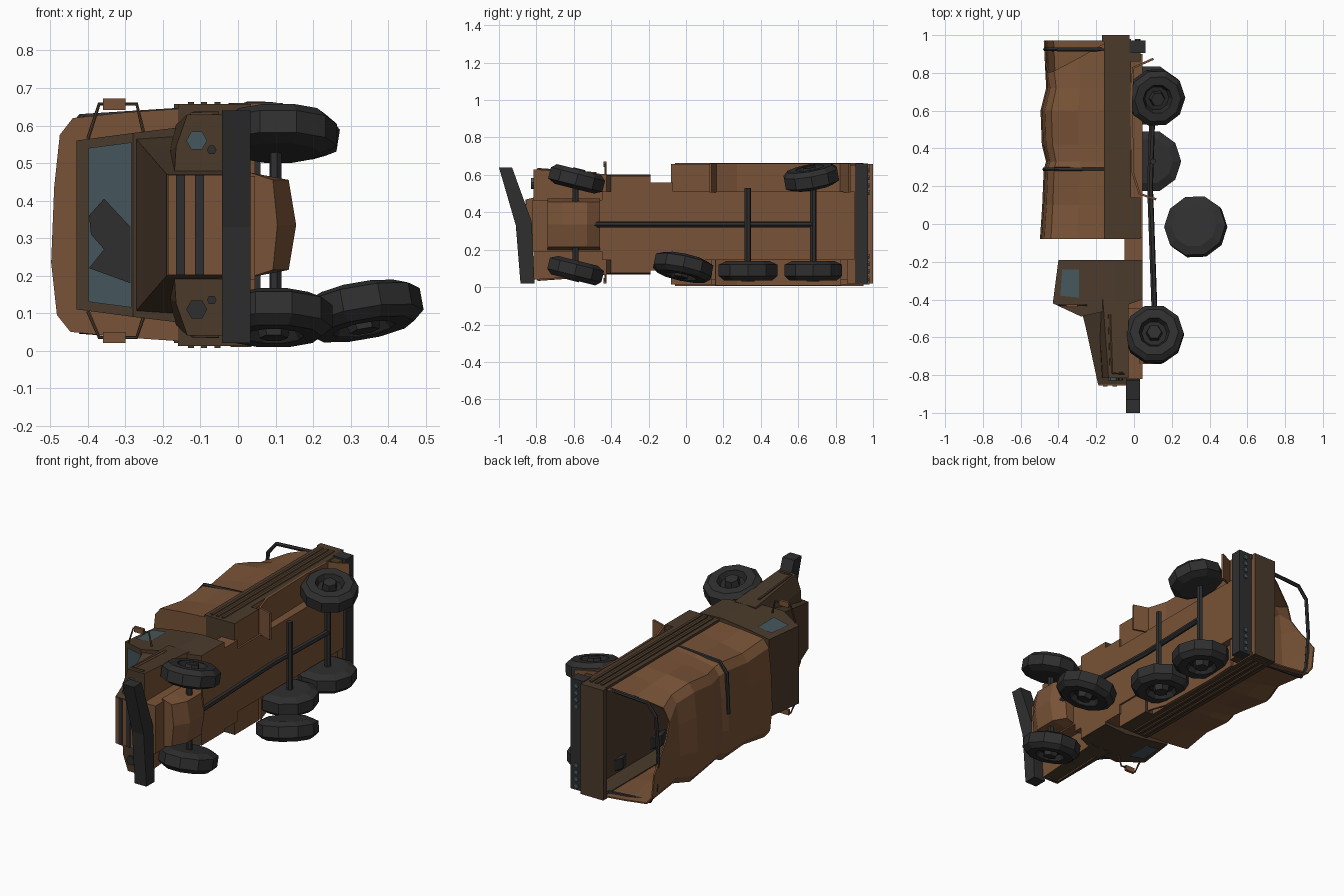
import bpy
import bmesh
from math import cos, sin, tau, radians
from mathutils import Matrix, Vector

cube = bpy.data.objects.get("Cube")
if cube:
    bpy.data.objects.remove(cube)


def material(name, red, green, blue):
    mat = bpy.data.materials.new(name)
    mat.use_nodes = True
    colour = (red, green, blue, 1)
    mat.diffuse_color = colour
    mat.node_tree.nodes["Principled BSDF"].inputs["Base Color"].default_value = colour
    return mat


rust = material("rust brown", 0.19, 0.086, 0.038)
body = material("dull brown", 0.07, 0.043, 0.024)
dark = material("dark grey", 0.028, 0.028, 0.028)
rim_grey = material("rim grey", 0.022, 0.022, 0.023)
glass = material("dusty glass", 0.06, 0.095, 0.11)

# The truck lies on its side: roof towards -x, width along z about MID
MID = 0.335
SIDES = {"upper": 1, "lower": -1}


def finish(name, bm, mat):
    bmesh.ops.recalc_face_normals(bm, faces=bm.faces)
    mesh = bpy.data.meshes.new(name)
    mesh.materials.append(mat)
    if mat is body:
        # the truck's underside is left rusty
        mesh.materials.append(rust)
        for face in bm.faces:
            face.normal_update()
            face.material_index = int(face.normal.x > 0.6)
    bm.to_mesh(mesh)
    bm.free()
    obj = bpy.data.objects.new(name, mesh)
    bpy.context.collection.objects.link(obj)
    return obj


def loft(name, rings, mat, closed=True, cap_start=True, cap_end=True):
    bm = bmesh.new()
    rows = [[bm.verts.new(p) for p in ring] for ring in rings]
    count = len(rows[0])
    for a, b in zip(rows, rows[1:]):
        for i in range(count if closed else count - 1):
            j = (i + 1) % count
            bm.faces.new((a[i], a[j], b[j], b[i]))
    if cap_start:
        bm.faces.new(rows[0])
    if cap_end:
        bm.faces.new(rows[-1])
    return finish(name, bm, mat)


def box(name, xs, ys, zs, mat):
    rings = [[(xs[0], y, zs[0]), (xs[1], y, zs[0]), (xs[1], y, zs[1]), (xs[0], y, zs[1])] for y in ys]
    return loft(name, rings, mat)


def plate(name, points, mat):
    bm = bmesh.new()
    bm.faces.new([bm.verts.new(p) for p in points])
    return finish(name, bm, mat)


def disc(name, x, y, z, radius, mat, depth=0.008, sides=6):
    rings = [[(x + radius * cos(tau * i / sides), yy, z + radius * sin(tau * i / sides))
              for i in range(sides)] for yy in (y - depth, y + depth)]
    return loft(name, rings, mat)


def tube(name, points, radius, mat):
    # a six-sided bar that follows the points
    rings = []
    points = [Vector(p) for p in points]
    for i, point in enumerate(points):
        along = (points[min(i + 1, len(points) - 1)] - points[max(i - 1, 0)]).normalized()
        side = along.orthogonal().normalized() if not rings else (side - along * side.dot(along)).normalized()
        other = along.cross(side)
        rings.append([point + radius * (side * cos(tau * k / 6) + other * sin(tau * k / 6)) for k in range(6)])
    return loft(name, rings, mat)


# ---- Wheels: a ten-sided lathe with a dished outer face
TYRE = [(0.12, -0.05), (0.165, -0.03), (0.165, 0.03), (0.135, 0.055), (0.085, 0.055)]
RIM = [(0.086, 0.054), (0.07, 0.025), (0.03, 0.025)]


def wheel(name, centre, side, pitch, roll, size=1.0, segments=10):
    place = (Matrix.Translation(centre) @ Matrix.Rotation(radians(pitch), 4, "X")
             @ Matrix.Rotation(radians(roll), 4, "Y"))

    def ring(radius, depth, count):
        r = radius * size
        return [place @ Vector((r * cos(tau * i / count), r * sin(tau * i / count), depth * side))
                for i in range(count)]

    loft(name + "_tyre", [ring(r, d, segments) for r, d in TYRE], dark, cap_end=False)
    loft(name + "_rim", [ring(r, d, segments) for r, d in RIM], rim_grey, cap_start=False)
    loft(name + "_hub", [ring(0.048, 0.02, 6), ring(0.04, 0.06, 6)], dark)


wheel("front_upper_wheel", (0.107, -0.585, 0.575), 1, -14, 0, 0.95)
wheel("front_lower_wheel", (0.095, -0.59, 0.092), -1, -14, 0, 0.95)
wheel("rear_upper_wheel", (0.117, 0.67, 0.583), 1, 10, 9, 0.92)
wheel("rear_lower_wheel", (0.088, 0.68, 0.09), -1, 0, 0, 0.98)
wheel("middle_lower_wheel", (0.085, 0.332, 0.09), -1, 0, 0)
wheel("loose_wheel", (0.327, -0.015, 0.11), -1, -12, -10)

# ---- Axles and drive shaft
for name, y, top in (("front_axle", -0.59, 0.57), ("middle_axle", 0.33, 0.53), ("rear_axle", 0.68, 0.58)):
    tube(name, [(0.1, y, 0.09), (0.1, y, top)], 0.017, dark)
tube("drive_shaft", [(0.11, -0.5, MID), (0.085, 0.2, MID), (0.1, 0.68, MID)], 0.016, dark)

# ---- Chassis and engine block
box("chassis", (-0.04, 0.045), (-0.45, 0.9), (0.145, 0.51), rust)
box("chassis_neck", (-0.05, 0.045), (-0.2, -0.07), (0.09, 0.56), rust)
box("front_chassis", (-0.05, 0.045), (-0.82, -0.4), (0.19, 0.465), rust)
engine = [(0, 0.14), (0.105, 0.12), (0.125, 0), (0.105, -0.12), (0, -0.14)]
loft("engine_block", [[(0.03 + drop * fill, y, MID + d) for drop, d in engine]
                      for y, fill in ((-0.74, 0.6), (-0.66, 1), (-0.53, 1), (-0.46, 0.6))], rust)

# ---- Cab: rings stacked from floor to roof
cab_levels = [(0.045, 0.045, -0.4, 0.26), (-0.1, -0.1, -0.45, 0.267), (-0.28, -0.28, -0.49, 0.245),
              (-0.43, -0.4, -0.42, 0.225)]
loft("cab", [[(front, y, MID - w), (back, -0.19, MID - w), (back, -0.19, MID + w), (front, y, MID + w)]
             for front, back, y, w in cab_levels], body)
hood_stations = [(-0.85, -0.19, 0.135), (-0.55, -0.255, 0.21), (-0.45, -0.28, 0.24)]
loft("hood", [[(-0.04, y, MID - w), (x, y, MID - w), (x, y, MID + w), (-0.04, y, MID + w)]
              for y, x, w in hood_stations], body)

# ---- Grille with dark slots
box("grille_panel", (-0.187, -0.04), (-0.855, -0.848), (0.202, 0.468), rust)
for x in (-0.153, -0.103):
    box("grille_slot", (x - 0.012, x + 0.012), (-0.859, -0.85), (0.202, 0.468), dark)


# ---- Windscreen with a broken pane
def on_screen(x, z, lift):
    return (x - lift, -0.49 + (-0.28 - x) * 0.07 / 0.15 - lift, z)


pane = [(-0.28, 0.115), (-0.395, 0.13), (-0.395, 0.54), (-0.28, 0.555)]
hole = [(-0.39, 0.36), (-0.35, 0.405), (-0.28, 0.33), (-0.28, 0.18), (-0.39, 0.22), (-0.35, 0.27), (-0.385, 0.31)]
plate("windscreen", [on_screen(x, z, 0.004) for x, z in pane], glass)
plate("windscreen_hole", [on_screen(x, z, 0.007) for x, z in hole], dark)

fender = [(-0.17, 0.13), (-0.165, 0.21), (-0.135, 0.295), (-0.03, 0.295), (-0.03, 0.13)]
for label, s in SIDES.items():
    def out(d):
        return MID + s * d

    # front fender, narrowing back into the cab
    loft(label + "_fender", [[(x - rise * (x < -0.1), y, out(d - narrow)) for x, d in fender]
                             for y, rise, narrow in ((-0.815, 0, 0), (-0.4, 0.03, 0.028))], body)
    tube(label + "_fender_trim", [(-0.05, -0.79, out(0.294)), (-0.12, -0.79, out(0.294)),
                                  (-0.13, -0.48, out(0.272))], 0.008, body)
    disc(label + "_headlight", -0.11, -0.82, out(0.225), 0.028, glass if s > 0 else dark)
    disc(label + "_marker_light", -0.07, -0.82, out(0.2), 0.013, dark)
    # side window
    window = [(-0.38, -0.24), (-0.29, -0.24), (-0.29, -0.39), (-0.39, -0.38)]
    plate(label + "_side_window", [(x, y, out(0.25 + 0.13 * (x + 0.28))) for x, y in window], glass)
    # mirror on its bent arm
    reach = 0.322 if s > 0 else 0.3
    arm = [(-0.4, 0.23), (-0.37, reach), (-0.27, reach), (-0.25, 0.24)]
    tube(label + "_mirror_arm", [(x, -0.43, out(d)) for x, d in arm], 0.005, body)
    box(label + "_mirror", (-0.36, -0.3), (-0.44, -0.425), sorted((out(reach - 0.015), out(reach + 0.015))), rust)

    # load bed side with shallow raised ribs
    box(label + "_bed_side", (-0.16, -0.015), (-0.08, 0.98), sorted((out(0.295), out(0.322))), body)
    for x in (-0.125, -0.09, -0.055):
        box(label + "_bed_rib", (x - 0.008, x + 0.008), (-0.06, 0.95), sorted((out(0.32), out(0.328))), body)
    # locker ahead of the arch, then the flared wheel arch
    box(label + "_bed_locker", (-0.03, 0.035), (-0.08, 0.14), sorted((out(0.175), out(0.322))), body)
    arch = [(0.115, 0.125), (0.025, 0.155), (-0.012, 0.27), (-0.02, 0.65), (-0.01, 0.83), (0.1, 0.88)]
    if s < 0:
        arch = arch[1:-1]
    strip = loft(label + "_wheel_arch", [[(x, y, out(0.17)), (x, y, out(0.325))] for x, y in arch], rust,
                 closed=False, cap_start=False, cap_end=False)
    strip.modifiers.new("thickness", "SOLIDIFY").thickness = 0.012
    # tail lights
    for i in range(4):
        disc(label + "_tail_light", 0.02, 0.972, out(0.17 + 0.04 * i), 0.015, glass)

# ---- Bed floor, ends and rear bumper
box("bed_floor", (-0.055, -0.03), (-0.08, 0.98), (0.02, 0.65), body)
box("bed_front_wall", (-0.16, -0.03), (-0.08, -0.055), (0.02, 0.65), body)
box("tailgate", (-0.17, -0.025), (0.965, 1), (0.02, 0.657), body)
box("rear_panel", (-0.03, 0.035), (0.86, 0.91), (0.02, 0.65), body)
box("rear_bumper", (-0.025, 0.06), (0.905, 0.972), (0.02, 0.66), dark)

# ---- Bent front bumper
bumper = [(-1, 0.64), (-0.93, 0.64), (-0.825, 0.35), (-0.81, 0.02), (-0.885, 0.02), (-0.91, 0.33)]
loft("front_bumper", [[(x, y, z) for y, z in bumper] for x in (-0.042, 0.033)], dark)

# ---- Sagging canvas cover, torn and fallen in at the upper rear corner
half = [(0.15, 0.31), (0.3, 0.3), (0.44, 0.285), (0.475, 0.24), (0.49, 0.1)]
section = half + [(h, -d) for h, d in reversed(half)]
# station: y, roof height, side sag
stations = [(-0.08, 0.49, 0), (0.1, 0.478, 0.03), (0.29, 0.47, 0.005), (0.33, 0.458, 0.025), (0.42, 0.48, 0.03),
            (0.6, 0.487, 0), (0.72, 0.457, 0.04)]
# torn rear edge: y, then how far the cloth still reaches sideways
torn_edge = [(0.96, 1), (0.88, 0.94), (0.81, 0.78), (0.8, 0.6), (0.85, 0.6)] + [(0.97, 1)] * len(half)


def canvas_ring(edge, roof, sag):
    ring = []
    for (y, reach), (h, d) in zip(edge, section):
        lift = (h - 0.15) / 0.34
        lean = 0.008 * (d < 0) * lift
        ring.append((-0.15 - lift * (roof - 0.15) - lean, y, MID + d * reach * (1 - sag * 3 * lift)))
    return ring


rings = [canvas_ring([(y, 1)] * len(section), roof, sag) for y, roof, sag in stations]
rings.append(canvas_ring(torn_edge, 0.47, 0.01))
cover = loft("canvas_cover", rings, rust, closed=False, cap_end=False)
cover.modifiers.new("thickness", "SOLIDIFY").thickness = 0.008

# ---- Hoops that carry the canvas; the middle one only shows on the upper half
middle_hoop = [(0.15, 0.302), (0.42, 0.285), (0.465, 0.23), (0.475, 0)]
rear_hoop = [(0.15, 0.3), (0.4, 0.285), (0.455, 0.22), (0.47, 0), (0.455, -0.21), (0.42, -0.28), (0.15, -0.3)]
for name, y, hoop in (("middle_hoop", 0.29, middle_hoop), ("rear_hoop", 0.925, rear_hoop)):
    tube(name, [(-h, y, MID + d) for h, d in hoop], 0.011, dark)
